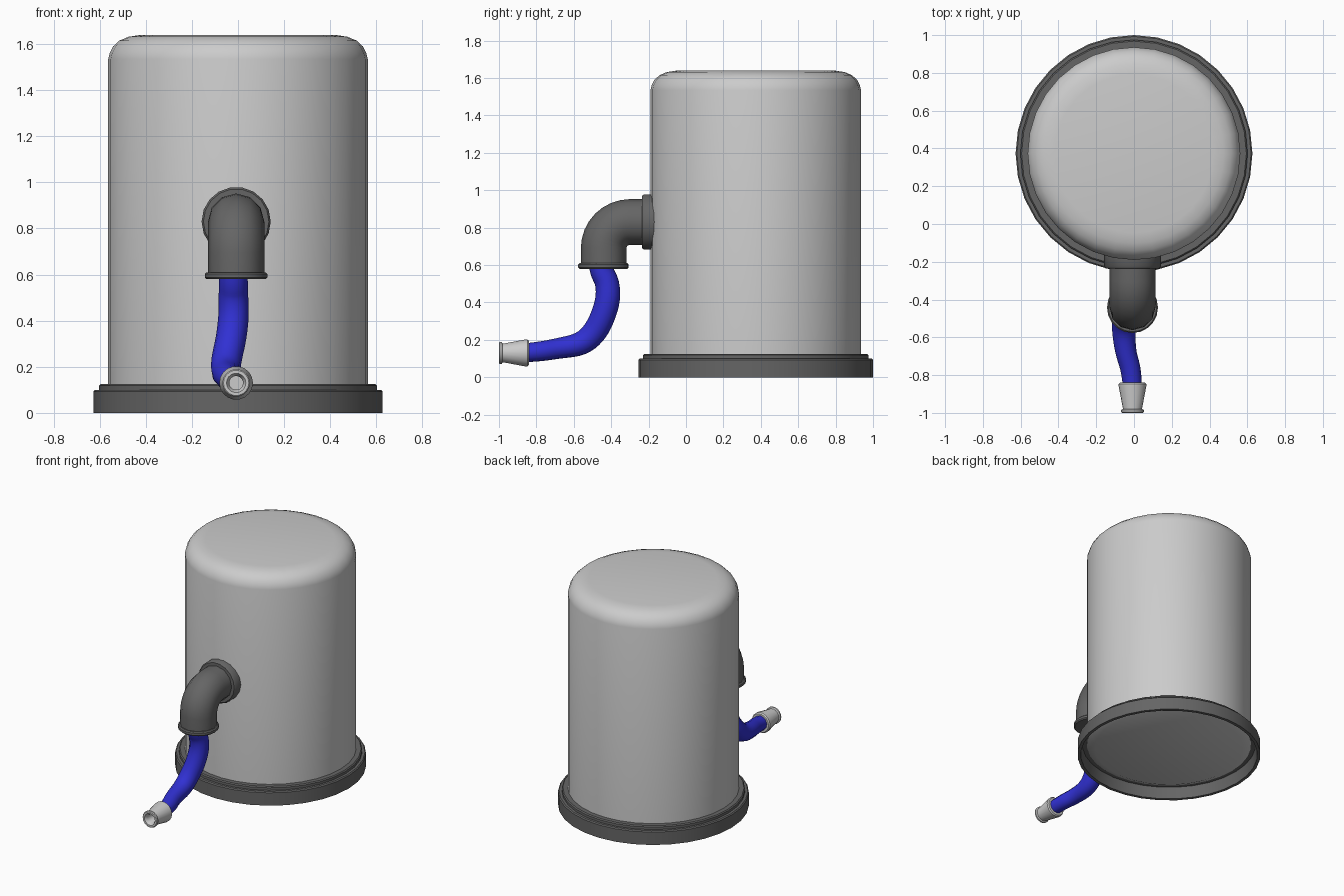
import bpy, bmesh
from math import pi, sin, cos, radians
from mathutils import Matrix

if "Cube" in bpy.data.objects:
    bpy.data.objects.remove(bpy.data.objects["Cube"])

BLUE = bpy.data.materials.new("blue_rubber")
BLUE.diffuse_color = (0.03, 0.03, 0.65, 1)
BLUE.use_nodes = True
BLUE.node_tree.nodes["Principled BSDF"].inputs["Base Color"].default_value = BLUE.diffuse_color
DARK = bpy.data.materials.new("dark_grey")
DARK.diffuse_color = (0.13, 0.13, 0.13, 1)
DARK.use_nodes = True
DARK.node_tree.nodes["Principled BSDF"].inputs["Base Color"].default_value = DARK.diffuse_color


def finish(ob, mat, angle):
    bpy.ops.object.select_all(action='DESELECT')
    ob.select_set(True)
    bpy.context.view_layer.objects.active = ob
    bpy.ops.object.shade_smooth_by_angle(angle=radians(angle))
    if mat:
        ob.data.materials.append(mat)


def lathe(name, profile, loc, segs=32, rot_x=0, mat=None, angle=40):
    """Revolve (radius, height) points about z, then tilt and place."""
    bm = bmesh.new()
    vs = [bm.verts.new((r, 0, z)) for r, z in profile]
    edges = [bm.edges.new(p) for p in zip(vs, vs[1:]) if p[0] is not p[1]]
    bmesh.ops.spin(bm, geom=vs + edges, cent=(0, 0, 0), axis=(0, 0, 1),
                   angle=2 * pi, steps=segs)
    bmesh.ops.remove_doubles(bm, verts=bm.verts, dist=1e-4)
    bmesh.ops.recalc_face_normals(bm, faces=bm.faces)
    bm.transform(Matrix.Translation(loc) @ Matrix.Rotation(rot_x, 4, 'X'))
    me = bpy.data.meshes.new(name)
    bm.to_mesh(me)
    bm.free()
    ob = bpy.data.objects.new(name, me)
    bpy.context.collection.objects.link(ob)
    finish(ob, mat, angle)


def tube(name, points, mat, kind='POLY', res=4):
    """Sweep a circle along (x, y, z, radius) points."""
    cu = bpy.data.curves.new(name, 'CURVE')
    cu.dimensions = '3D'
    cu.bevel_depth = 1
    cu.bevel_resolution = res
    cu.use_fill_caps = True
    sp = cu.splines.new(kind)
    sp.points.add(len(points) - 1)
    for p, (x, y, z, r) in zip(sp.points, points):
        p.co = (x, y, z, 1)
        p.radius = r
    if kind == 'NURBS':
        sp.use_endpoint_u = True
        sp.order_u = 3
        sp.resolution_u = 4
    ob = bpy.data.objects.new(name, cu)
    bpy.context.collection.objects.link(ob)
    bpy.ops.object.select_all(action='DESELECT')
    ob.select_set(True)
    bpy.context.view_layer.objects.active = ob
    bpy.ops.object.convert(target='MESH')
    finish(bpy.context.object, mat, 50)


CY = 0.373   # tank axis
PX = -0.008  # pipe axis

# tank with rounded shoulder and chamfered bottom
lathe("tank", [(0, .055), (.507, .055), (.563, .08), (.563, 1.535), (.557, 1.56),
               (.542, 1.59), (.515, 1.615), (.475, 1.632), (.42, 1.64), (0, 1.64)],
      (0, CY, 0))

# stepped base ring, hollow underneath
lathe("base_ring", [(.55, .125), (.595, .125), (.602, .118), (.602, .1), (.62, .1),
                    (.627, .093), (.627, 0), (.605, 0), (.595, .085), (.55, .085),
                    (.55, .125)], (0, CY, 0), mat=DARK)

# elbow pipe
bend = [(PX, -.30 - .14 * cos(a), .69 + .14 * sin(a), .122)
        for a in (pi / 2 * (1 - i / 8) for i in range(9))]
tube("elbow_pipe", [(PX, -.17, .83, .122)] + bend + [(PX, -.44, .59, .122)], DARK)

# wall flange and outlet collar
lathe("wall_flange", [(0, 0), (.15, 0), (.15, .06), (.142, .07), (0, .07)],
      (PX, -.165, .83), 18, pi / 2, DARK)
lathe("outlet_collar", [(0, .58), (.128, .58), (.135, .587), (.135, .603),
                        (.128, .61), (0, .61)], (PX, -.442, 0), 20, mat=DARK)

# limp blue hose
tube("hose", [(-.02, -.46, .62, .062), (-.02, -.455, .57, .062), (-.02, -.42, .51, .064),
              (-.018, -.415, .42, .066), (-.03, -.445, .32, .066), (-.05, -.49, .235, .066),
              (-.055, -.56, .175, .063), (-.045, -.68, .155, .055), (-.012, -.78, .137, .053),
              (PX, -.87, .13, .05)], BLUE, 'NURBS')

# tapered nozzle with lip and bore
lathe("nozzle", [(0, 0), (.066, 0), (.073, .008), (.073, .02), (.051, .135), (.051, .14),
                 (.06, .145), (.06, .155), (.055, .16), (.042, .16), (.03, .14),
                 (.03, .06), (0, .06)], (PX, -.84, .13), 18, pi / 2)
